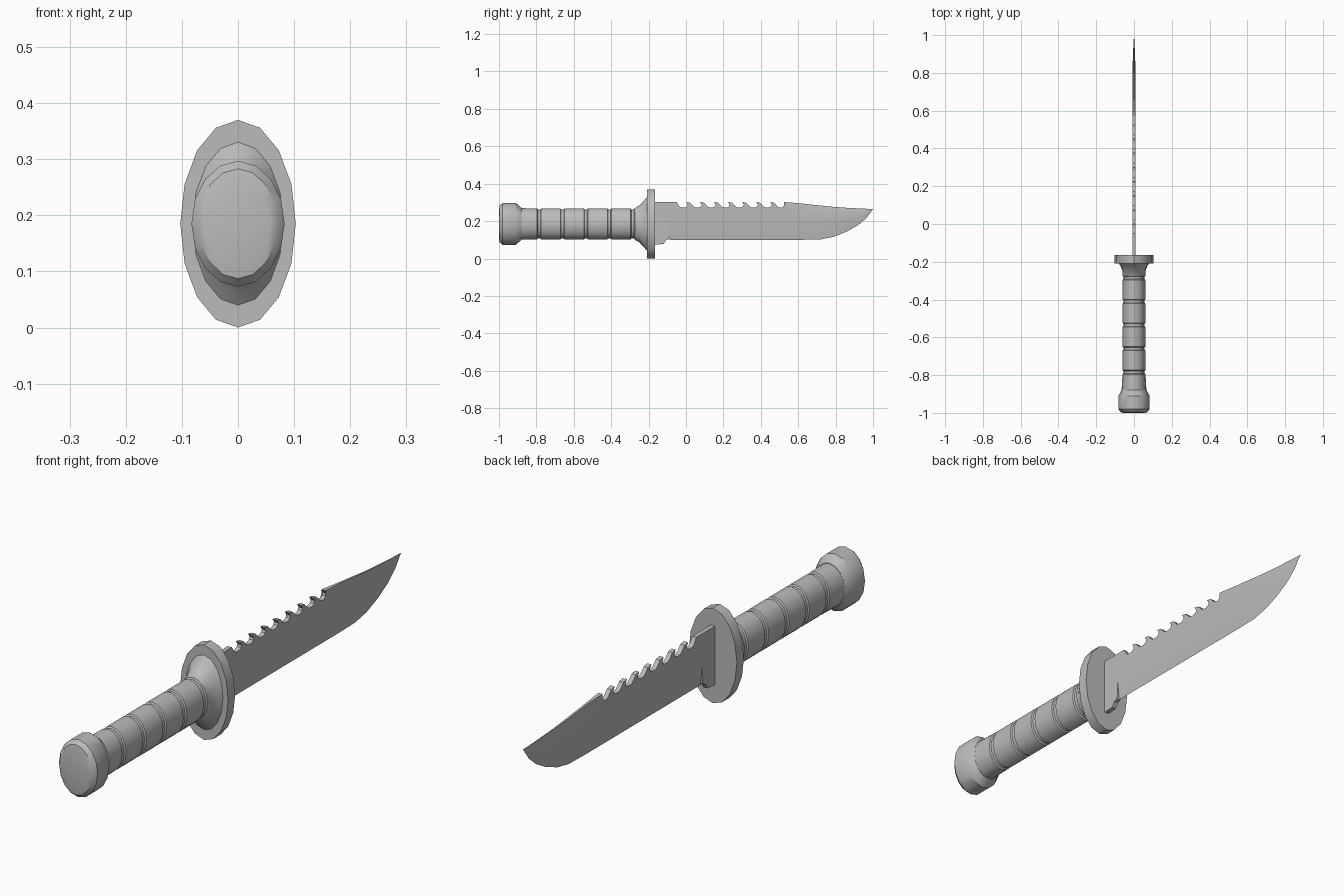
import bpy
import bmesh
from math import sin, cos, pi, radians

cube = bpy.data.objects.get("Cube")
if cube:
    bpy.data.objects.remove(cube, do_unlink=True)

MID = 0.185      # height of the handle axis
SIDES = 16
HALF = 0.009     # half thickness of the blade

grey = bpy.data.materials.new("steel grey")
grey.use_nodes = True
colour = (0.5, 0.5, 0.5, 1)
grey.diffuse_color = colour
grey.node_tree.nodes["Principled BSDF"].inputs["Base Color"].default_value = colour


def finish(name, bm, angle):
    bmesh.ops.remove_doubles(bm, verts=bm.verts, dist=0.0002)
    bmesh.ops.recalc_face_normals(bm, faces=bm.faces)
    mesh = bpy.data.meshes.new(name)
    bm.to_mesh(mesh)
    bm.free()
    mesh.materials.append(grey)
    obj = bpy.data.objects.new(name, mesh)
    bpy.context.collection.objects.link(obj)
    bpy.ops.object.select_all(action='DESELECT')
    bpy.context.view_layer.objects.active = obj
    obj.select_set(True)
    bpy.ops.object.shade_smooth_by_angle(angle=radians(angle))
    return obj


def oval_loft(name, profile, angle=35):
    """Closed loft of ovals along y; profile rows are (y, x radius, z radius)."""
    bm = bmesh.new()
    rings = []
    for y, rx, rz in profile:
        turn = [2 * pi * i / SIDES for i in range(SIDES)]
        rings.append([bm.verts.new((rx * sin(t), y, MID + rz * cos(t))) for t in turn])
    for a, b in zip(rings, rings[1:]):
        for i in range(SIDES):
            j = (i + 1) % SIDES
            bm.faces.new((a[i], a[j], b[j], b[i]))
    bm.faces.new(rings[0])
    bm.faces.new(rings[-1])
    return finish(name, bm, angle)


# Pommel with rounded butt
oval_loft("pommel", [(-1, 0.058, 0.073), (-0.996, 0.07, 0.098), (-0.98, 0.083, 0.112),
                     (-0.91, 0.083, 0.112), (-0.88, 0.066, 0.086)])

# Grip with evenly spaced grooves
grip = [(-0.885, 0.066, 0.084)]
for k in range(5):
    y = -0.785 + 0.125 * k
    grip += [(y - 0.011, 0.061, 0.083), (y - 0.007, 0.056, 0.077),
             (y + 0.007, 0.056, 0.077), (y + 0.011, 0.061, 0.083)]
grip.append((-0.26, 0.061, 0.083))
oval_loft("grip", grip, 30)

# Flared collar and guard plate
oval_loft("collar", [(-0.275, 0.059, 0.084), (-0.25, 0.061, 0.098),
                     (-0.225, 0.07, 0.124), (-0.205, 0.083, 0.149)])
oval_loft("guard", [(-0.208, 0.103, 0.185), (-0.165, 0.103, 0.185)])

# Blade outline pieces, as (y, z)
ROOT, HEEL, SAW_END, GRIND = -0.17, -0.088, 0.525, 0.18
teeth = [(ROOT, 0.302), (-0.05, 0.302)]
hook = [(-0.037, 0.28), (-0.026, 0.273), (-0.008, 0.272),
        (0.006, 0.279), (0.009, 0.288), (0, 0.302)]
for k in range(8):
    teeth += [(0.075 * k + y, z) for y, z in hook]
    if k < 7:
        teeth.append((0.075 * k + 0.022, 0.298))
ricasso = [(HEEL, 0.118), (-0.094, 0.102), (-0.108, 0.097), (-0.12, 0.077), (ROOT, 0.075)]

# Stations of the point: y, spine, upper ridge, lower ridge, cutting edge
point = [(SAW_END, 0.302, 0.285, 0.18, 0.1), (0.62, 0.294, 0.258, 0.181, 0.1),
         (0.72, 0.283, 0.243, 0.184, 0.102), (0.79, 0.276, 0.239, 0.19, 0.116),
         (0.86, 0.271, 0.239, 0.2, 0.144), (0.92, 0.268, 0.243, 0.217, 0.178),
         (0.965, 0.266, 0.249, 0.237, 0.217), (1, 0.266, 0.266, 0.266, 0.265)]

bm = bmesh.new()


def face(points):
    bm.faces.new([bm.verts.new(p) for p in points])


for s in (HALF, -HALF):
    # Flat upper cheek with the saw teeth, and the ricasso
    face([(s, y, z) for y, z in teeth + [(SAW_END, 0.285), (SAW_END, GRIND),
                                         (HEEL, GRIND)] + ricasso])
    # Hollow start and straight cutting bevel
    face([(s, HEEL, GRIND), (s, HEEL, 0.118), (0, HEEL, 0.1)])
    face([(s, HEEL, GRIND), (s, SAW_END, GRIND), (0, SAW_END, 0.1), (0, HEEL, 0.1)])
    # False edge, cheek and cutting bevel of the point
    for n, (a, b) in enumerate(zip(point, point[1:])):
        ends = []
        for i, row in ((n, a), (n + 1, b)):
            taper = 1 - i / 7
            spine = s * (1 if i == 0 else 0.55 * taper)
            ridge = s * (1 if i < 4 else (7 - i) / 4)
            xs = (spine, ridge, ridge, 0)
            ends.append([(x, row[0], z) for x, z in zip(xs, row[1:])])
        for j in range(3):
            face([ends[0][j], ends[1][j], ends[1][j + 1], ends[0][j + 1]])

# Walls joining both cheeks along teeth, ricasso and point spine
for line in (teeth, ricasso):
    for (y0, z0), (y1, z1) in zip(line, line[1:]):
        face([(HALF, y0, z0), (HALF, y1, z1), (-HALF, y1, z1), (-HALF, y0, z0)])
for n, (a, b) in enumerate(zip(point, point[1:])):
    w0 = HALF * (1 if n == 0 else 0.55 * (1 - n / 7))
    w1 = HALF * 0.55 * (1 - (n + 1) / 7)
    quad = [(w0, a[0], a[1]), (w1, b[0], b[1]), (-w1, b[0], b[1]), (-w0, a[0], a[1])]
    face(quad if w1 > 0 else quad[:2] + quad[3:])
face([(HALF, HEEL, 0.118), (-HALF, HEEL, 0.118), (0, HEEL, 0.1)])
finish("blade", bm, 25)
